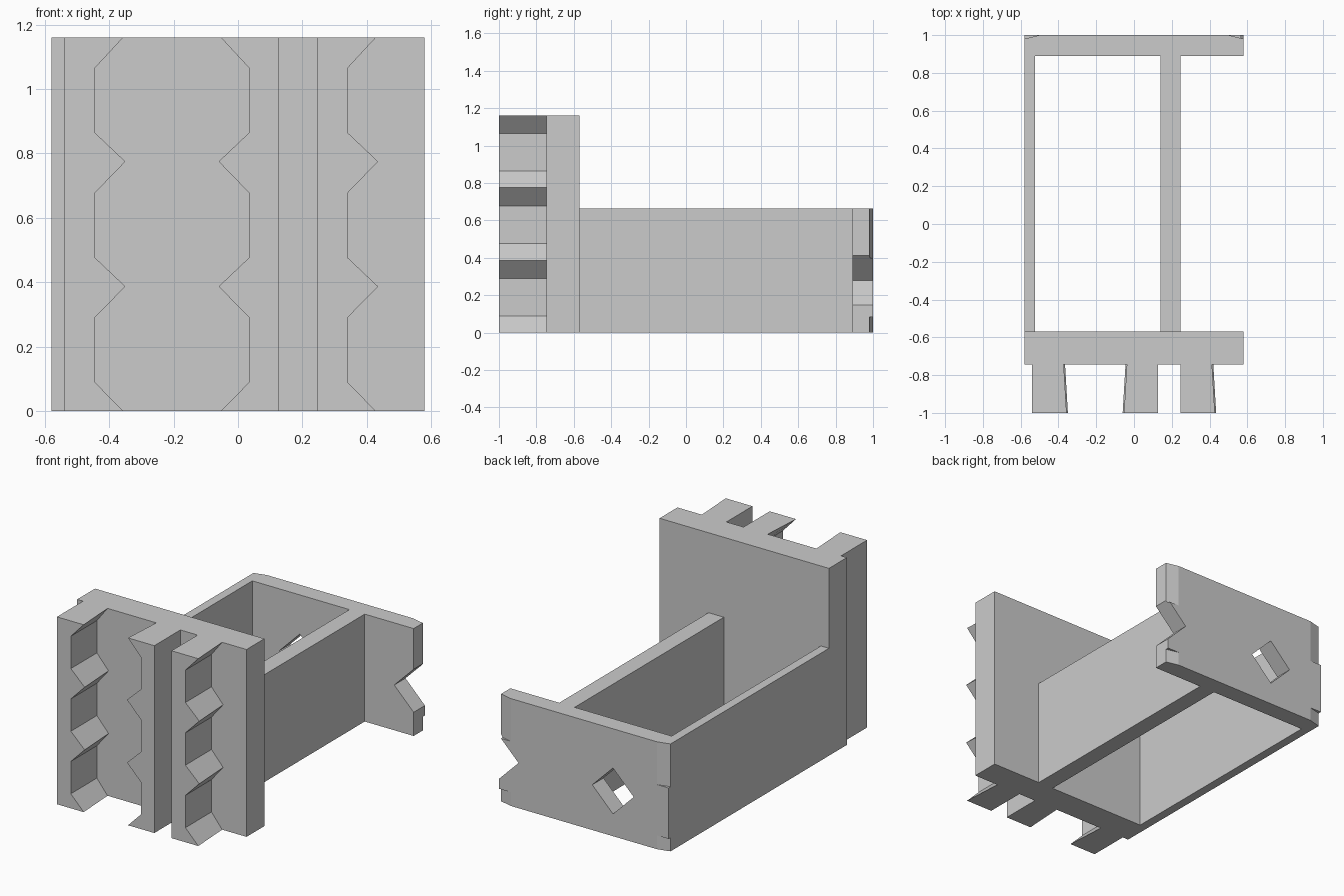
import bpy, bmesh
from mathutils import Matrix

if "Cube" in bpy.data.objects:
    bpy.data.objects.remove(bpy.data.objects["Cube"])

grey = bpy.data.materials.new("plain_grey")
grey.use_nodes = True
grey.diffuse_color = (0.6, 0.6, 0.6, 1)
grey.node_tree.nodes["Principled BSDF"].inputs["Base Color"].default_value = grey.diffuse_color

HEIGHT, ARM_HEIGHT, HALF = 1.16, 0.665, 0.58


def loft(name, start, end):
    """Solid between two matching outlines given as 3D points."""
    bm = bmesh.new()
    a = [bm.verts.new(p) for p in start]
    b = [bm.verts.new(p) for p in end]
    bm.faces.new(a)
    bm.faces.new(b[::-1])
    for i in range(len(a)):
        j = (i + 1) % len(a)
        bm.faces.new((a[j], a[i], b[i], b[j]))
    bmesh.ops.recalc_face_normals(bm, faces=bm.faces)
    mesh = bpy.data.meshes.new(name)
    bm.to_mesh(mesh)
    bm.free()
    obj = bpy.data.objects.new(name, mesh)
    bpy.context.collection.objects.link(obj)
    mesh.materials.append(grey)
    return obj


def prism_y(name, outline, y0, y1):
    return loft(name, [(x, y0, z) for x, z in outline], [(x, y1, z) for x, z in outline])


def box(name, x0, x1, y0, y1, z0, z1):
    return prism_y(name, [(x0, z0), (x1, z0), (x1, z1), (x0, z1)], y0, y1)


def cut(target, cutter):
    cutter.hide_render = True
    cutter.hide_viewport = True
    cutter.hide_set(True)
    mod = target.modifiers.new("cut", "BOOLEAN")
    mod.operation = "DIFFERENCE"
    mod.solver = "EXACT"
    mod.object = cutter


# Front plate and the two arm walls
box("front_plate", -HALF, HALF, -0.745, -0.57, 0, HEIGHT)
box("right_wall", -HALF, -0.525, -0.57, 0.89, 0, ARM_HEIGHT)
box("left_wall", 0.14, 0.245, -0.57, 0.89, 0, ARM_HEIGHT)

# Toothed ribs: one straight side, one side with 45 degree teeth
TOOTH = 0.095


def rib(name, flat_x, root_x, side):
    def outline(y, trim):
        wave = [(TOOTH - 0.007, 0)]
        for peak in (0, 0.387, 0.775):
            if peak:
                wave.append((TOOTH, peak))
            wave += [(0, peak + TOOTH - 0.005), (0, peak + 0.29)]
        wave.append((TOOTH - 0.007, HEIGHT))
        edge = [(root_x + side * (d - (trim if d else 0)), y, z) for d, z in wave]
        return [(flat_x, y, HEIGHT), (flat_x, y, 0)] + edge
    loft(name, outline(-1, 0), outline(-0.745, 0.015))


rib("right_rib", -0.54, -0.445, 1)
rib("middle_rib", 0.127, 0.035, -1)
rib("left_rib", 0.245, 0.34, 1)

# Back plate with a V notch in its left end
NOTCH_Z = 0.28
back = prism_y("back_plate", [(-HALF, 0), (HALF, 0), (HALF, NOTCH_Z - 0.133),
                              (HALF - 0.133, NOTCH_Z), (HALF, NOTCH_Z + 0.133),
                              (HALF, ARM_HEIGHT), (-HALF, ARM_HEIGHT)], 0.89, 1)

# Diamond hole through the back plate
hx, r = -0.2, 0.142
cut(back, prism_y("diamond_cutter", [(hx - r, NOTCH_Z), (hx, NOTCH_Z - r),
                                     (hx + r, NOTCH_Z), (hx, NOTCH_Z + r)], 0.8, 1.1))

# Shallow bevels on the outer corners, above and below the middle band
for s, side in ((-1, "right"), (1, "left")):
    for z0, z1, level in ((-0.1, 0.085, "lower"), (0.4, 0.8, "upper")):
        tri = [(s * 0.5, 1.0), (s * 0.62, 0.97), (s * 0.62, 1.05), (s * 0.5, 1.05)]
        cut(back, loft(f"{side}_{level}_bevel_cutter",
                       [(x, y, z0) for x, y in tri], [(x, y, z1) for x, y in tri]))
